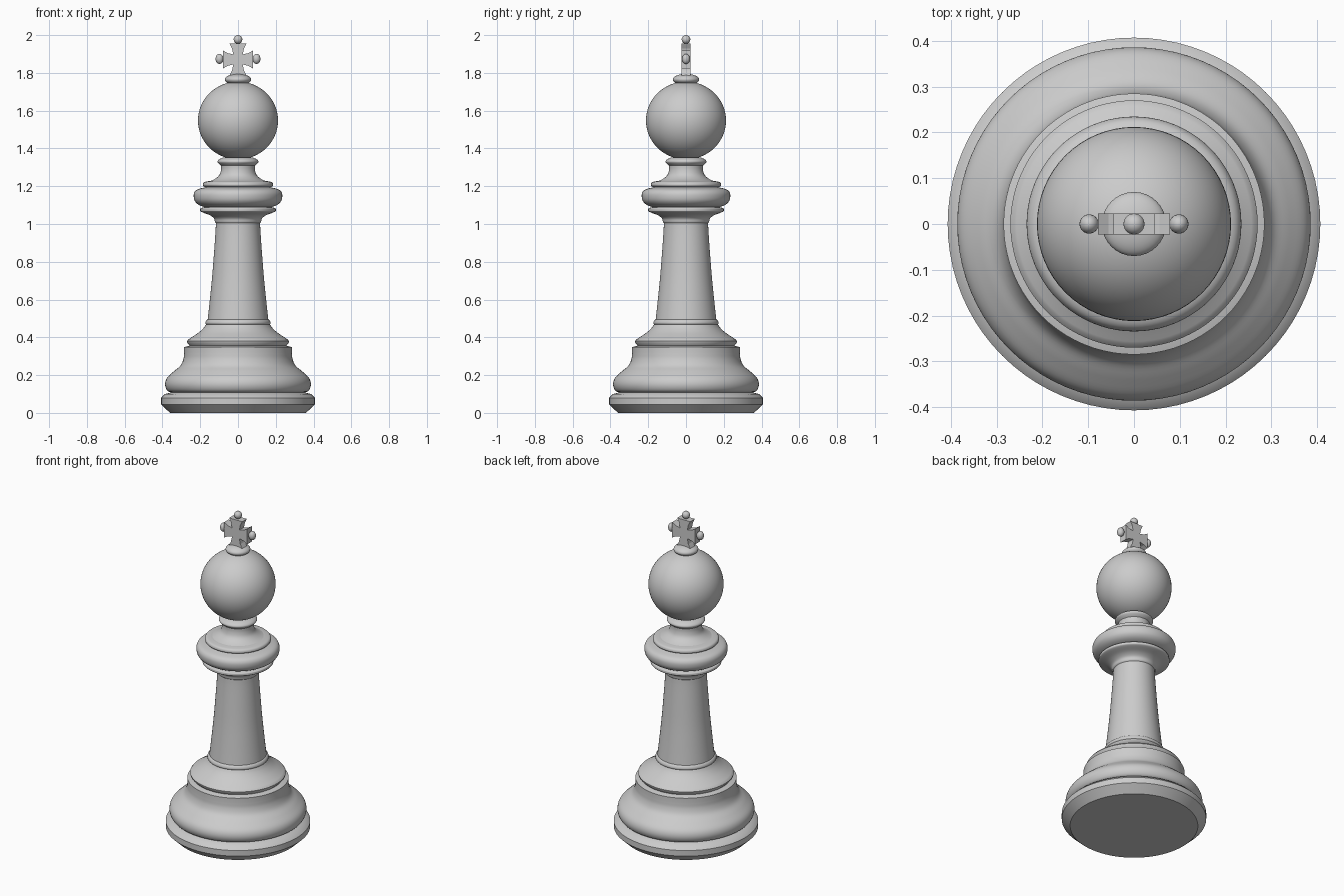
import bpy
import math
from mathutils import Vector

cube = bpy.data.objects.get("Cube")
if cube:
    bpy.data.objects.remove(cube, do_unlink=True)

grey = bpy.data.materials.new("plain grey")
grey.use_nodes = True
colour = (0.6, 0.6, 0.6, 1)
grey.diffuse_color = colour
grey.node_tree.nodes["Principled BSDF"].inputs["Base Color"].default_value = colour

SEGMENTS = 80


def finish(obj, name, smooth=True):
    obj.name = name
    obj.data.materials.append(grey)
    if smooth:
        bpy.ops.object.select_all(action='DESELECT')
        obj.select_set(True)
        bpy.context.view_layer.objects.active = obj
        bpy.ops.object.shade_smooth_by_angle(angle=math.radians(35))
    return obj


def mesh_object(name, verts, faces, smooth=True):
    mesh = bpy.data.meshes.new(name)
    mesh.from_pydata(verts, [], faces)
    mesh.update()
    obj = bpy.data.objects.new(name, mesh)
    bpy.context.collection.objects.link(obj)
    return finish(obj, name, smooth)


def rounded(points, steps=5):
    """Smooth curve through the given profile points."""
    p = [Vector(q) for q in points]
    p = [2 * p[0] - p[1]] + p + [2 * p[-1] - p[-2]]
    out = []
    for a, b, c, d in zip(p, p[1:], p[2:], p[3:]):
        for i in range(steps):
            t = i / steps
            out.append(b + (c - a) * t / 2 + (2 * a - 5 * b + 4 * c - d) * t**2 / 2
                       + (3 * b - a - 3 * c + d) * t**3 / 2)
    return out + [p[-2]]


def lathe(name, profile):
    """Turn a bottom-to-top (radius, height) profile into a capped solid."""
    n = SEGMENTS
    verts = [(r * math.cos(math.tau * i / n), r * math.sin(math.tau * i / n), z)
             for r, z in profile for i in range(n)]
    faces = [(k * n + i, k * n + (i + 1) % n, (k + 1) * n + (i + 1) % n, (k + 1) * n + i)
             for k in range(len(profile) - 1) for i in range(n)]
    faces.append(tuple(reversed(range(n))))
    faces.append(tuple(range(len(verts) - n, len(verts))))
    return mesh_object(name, verts, faces)


def ball(name, centre, size, segments=32):
    bpy.ops.mesh.primitive_uv_sphere_add(segments=segments, ring_count=segments // 2,
                                         location=centre)
    obj = bpy.context.object
    obj.scale = size
    return finish(obj, name)


# Base
lathe("foot", [(.36, 0), (.407, .045), (.407, .08), (.387, .1), (.34, .112)])
lathe("base_bulge", rounded([(.345, .105), (.374, .118), (.386, .15), (.376, .185),
                             (.34, .22), (.305, .25), (.289, .285), (.285, .32)])
      + [(.285, .348), (.25, .358)])
lathe("base_collar", [(.25, .35), (.268, .37), (.27, .38)]
      + rounded([(.262, .39), (.235, .407), (.205, .428), (.182, .45), (.168, .47)]))
lathe("column_ring", rounded([(.155, .46), (.17, .47), (.172, .48), (.165, .492), (.15, .497)]))

# Shaft and its flared top
lathe("column", rounded([(.162, .48), (.15, .59), (.137, .72), (.126, .86),
                         (.119, .96), (.117, 1.005)])
      + rounded([(.122, 1.01), (.128, 1.03), (.15, 1.047), (.185, 1.06)]))

# Crown collar
lathe("lower_crown_ring", rounded([(.17, 1.055), (.197, 1.066), (.2, 1.075),
                                   (.195, 1.085), (.16, 1.092)]))
lathe("crown_ring", rounded([(.165, 1.085), (.205, 1.1), (.226, 1.118), (.234, 1.14),
                             (.232, 1.165), (.215, 1.183), (.17, 1.195)]))
lathe("upper_crown_ring", rounded([(.16, 1.19), (.182, 1.2), (.186, 1.21),
                                   (.178, 1.222), (.15, 1.228)]))
lathe("neck", rounded([(.16, 1.222), (.125, 1.237), (.1, 1.258), (.09, 1.285), (.089, 1.315)]))
lathe("neck_ring", rounded([(.08, 1.302), (.1, 1.318), (.108, 1.33), (.1, 1.342), (.08, 1.352)]))

# Head and cap
ball("head", (0, 0, 1.548), (.212, .212, .206), 64)
ball("cap", (0, 0, 1.765), (.07, .07, .03))

# Cross: one flared arm outline turned four times, then extruded
CROSS_Z = 1.871
outline = []
for turn in range(4):
    c, s = (1, 0, -1, 0)[turn], (0, 1, 0, -1)[turn]
    for u, v in ((.025, -.025), (.056, -.032), (.079, -.045), (.079, .045), (.056, .032)):
        outline.append((u * c - v * s, u * s + v * c))
outline = [(x, z * 1.06 + CROSS_Z) for x, z in outline]
n = len(outline)
cross_verts = [(x, y, z) for y in (-.023, .023) for x, z in outline]
cross_faces = [tuple(range(n)), tuple(reversed(range(n, 2 * n)))]
cross_faces += [((i + 1) % n, i, n + i, n + (i + 1) % n) for i in range(n)]
mesh_object("cross", cross_verts, cross_faces, smooth=False)

# Beads on the cross ends
for side, name in ((1, "left_bead"), (-1, "right_bead")):
    ball(name, (side * .098, 0, CROSS_Z + .003), (.021, .021, .027), 24)
ball("top_bead", (0, 0, 1.977), (.023, .023, .023), 24)
